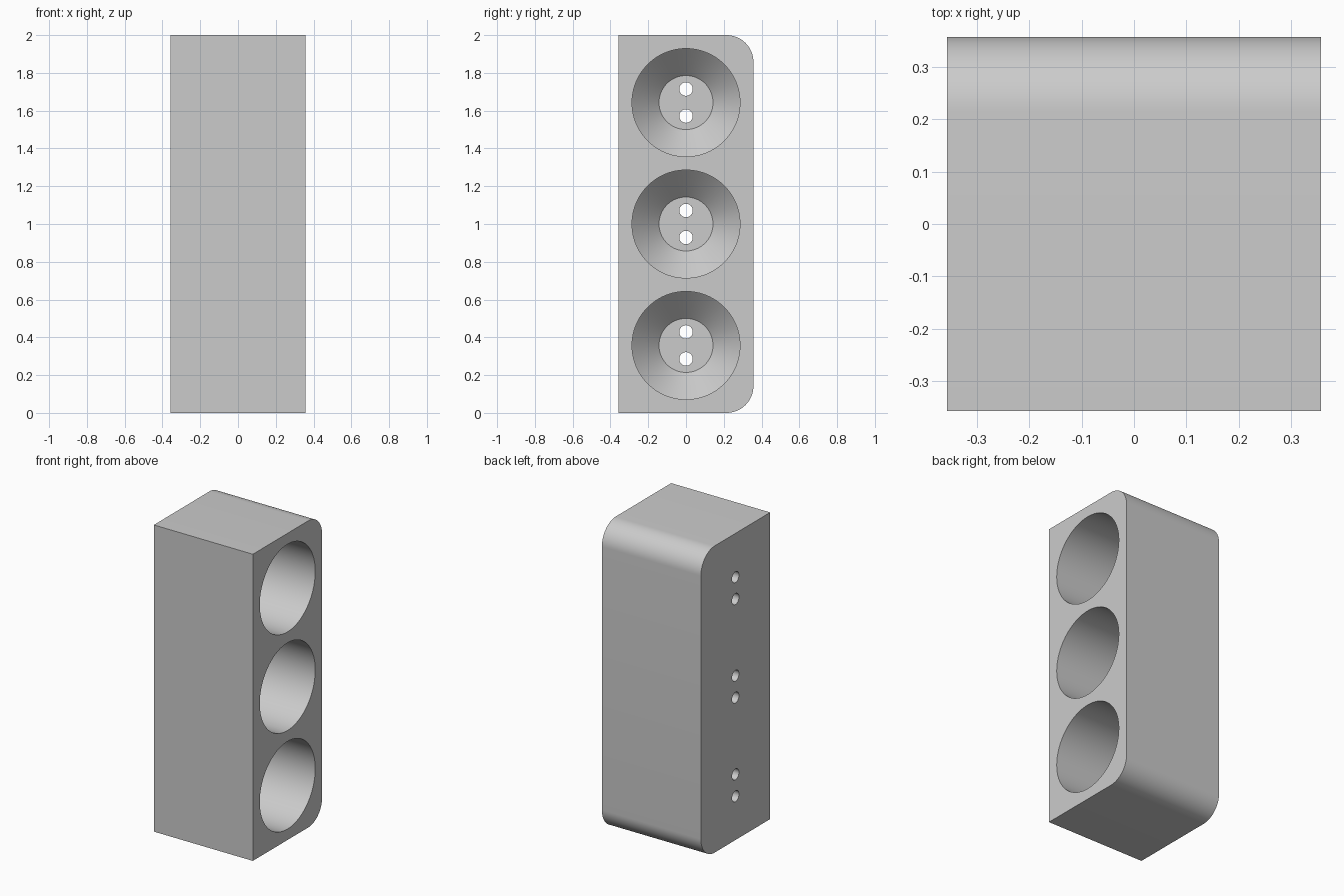
import bpy
import bmesh
from math import pi, radians
from mathutils import Matrix

if "Cube" in bpy.data.objects:
    bpy.data.objects.remove(bpy.data.objects["Cube"], do_unlink=True)

U = 2 / 28                       # module: housing is 10 x 10 x 28 modules
HALF = 5 * U
OVER = 0.02                      # how far cutters stick out of the housing

grey = bpy.data.materials.new("plain grey")
grey.use_nodes = True
grey.diffuse_color = (0.6, 0.6, 0.6, 1)
grey.node_tree.nodes["Principled BSDF"].inputs["Base Color"].default_value = (0.6, 0.6, 0.6, 1)


def finish(bm, name):
    bmesh.ops.recalc_face_normals(bm, faces=bm.faces)
    mesh = bpy.data.meshes.new(name)
    bm.to_mesh(mesh)
    bm.free()
    mesh.materials.append(grey)
    obj = bpy.data.objects.new(name, mesh)
    bpy.context.collection.objects.link(obj)
    return obj


def revolve(name, profile, z, sides):
    """Closed solid turned around the x axis from (x, radius) points."""
    bm = bmesh.new()
    rings = []
    for x, r in profile:
        ring = bmesh.ops.create_circle(
            bm, segments=sides, radius=r,
            matrix=Matrix.Translation((x, 0, z)) @ Matrix.Rotation(pi / 2, 4, "Y"))
        rings.append(ring["verts"])
    for a, b in zip(rings, rings[1:]):
        for i in range(sides):
            j = (i + 1) % sides
            bm.faces.new((a[i], a[j], b[j], b[i]))
    bm.faces.new(rings[0])
    bm.faces.new(rings[-1])
    return finish(bm, name)


# Housing block with its two back edges rounded
bm = bmesh.new()
bmesh.ops.create_cube(bm, size=1, matrix=Matrix.Translation((0, 0, 1))
                      @ Matrix.Diagonal((2 * HALF, 2 * HALF, 2, 1)))
back_edges = [e for e in bm.edges
              if all(v.co.y > 0 for v in e.verts)
              and abs(e.verts[0].co.z - e.verts[1].co.z) < 0.01]
bmesh.ops.bevel(bm, geom=back_edges, offset=2 * U, segments=16,
                profile=0.5, affect="EDGES")
housing = finish(bm, "housing")

# Straight lamp cups on the +x side with a conical bottom,
# each with two wire holes through its floor
cup = [(-4 * U, 2 * U), (-2 * U, 4 * U), (HALF + OVER, 4 * U)]
hole = [(-HALF - OVER, U / 2), (-3 * U, U / 2)]
cutters = []
for z in (5 * U, 14 * U, 23 * U):
    cutters.append(revolve("cup_cutter", cup, z, 96))
    for side in (-1, 1):
        cutters.append(revolve("wire_hole_cutter", hole, z + side * U, 32))

bpy.ops.object.select_all(action="DESELECT")
housing.select_set(True)
bpy.context.view_layer.objects.active = housing
for cutter in cutters:
    cutter.hide_render = True
    cut = housing.modifiers.new("cut", "BOOLEAN")
    cut.operation = "DIFFERENCE"
    cut.solver = "EXACT"
    cut.object = cutter
    bpy.ops.object.modifier_apply(modifier=cut.name)
    bpy.data.objects.remove(cutter, do_unlink=True)

bpy.ops.object.shade_smooth_by_angle(angle=radians(30))
